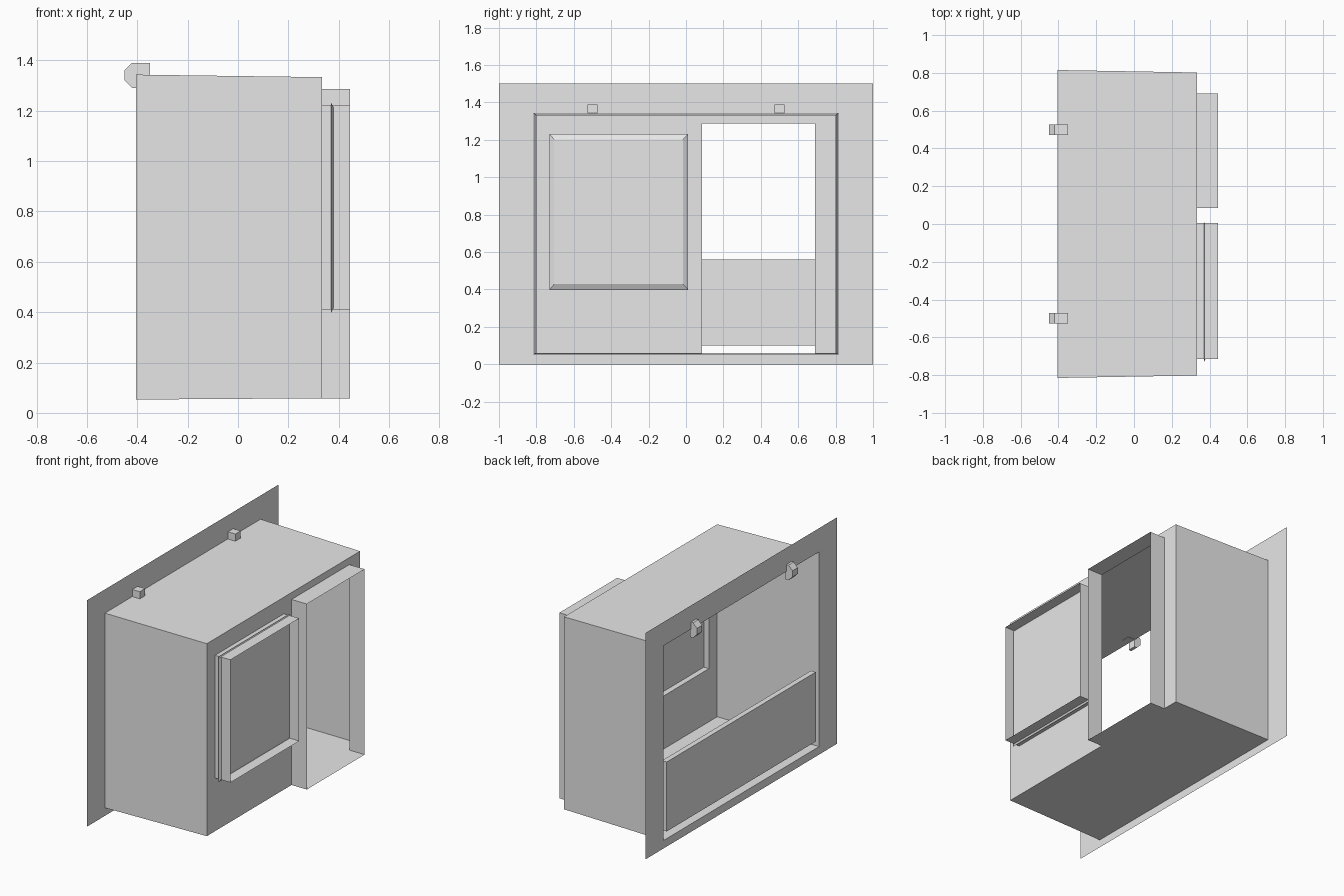
import bpy, bmesh, math

cube = bpy.data.objects.get("Cube")
if cube:
    bpy.data.objects.remove(cube, do_unlink=True)

grey = bpy.data.materials.new("plain grey")
grey.use_nodes = True
grey.diffuse_color = (0.8, 0.8, 0.8, 1)
grey.node_tree.nodes["Principled BSDF"].inputs["Base Color"].default_value = (0.8, 0.8, 0.8, 1)


def finish(name, bm):
    bmesh.ops.remove_doubles(bm, verts=bm.verts, dist=0.0001)
    bmesh.ops.recalc_face_normals(bm, faces=bm.faces)
    mesh = bpy.data.meshes.new(name)
    bm.to_mesh(mesh)
    bm.free()
    mesh.materials.append(grey)
    obj = bpy.data.objects.new(name, mesh)
    bpy.context.collection.objects.link(obj)
    return obj


def ring(bm, x, rect):
    """Four corners of a (y0, y1, z0, z1) rectangle at depth x."""
    y0, y1, z0, z1 = rect
    return [bm.verts.new((x, y, z)) for y, z in ((y0, z0), (y1, z0), (y1, z1), (y0, z1))]


def sleeve(name, x0, rect0, x1, rect1, closed=False):
    """Four sheet walls joining two rectangles, optionally with end caps."""
    bm = bmesh.new()
    a, b = ring(bm, x0, rect0), ring(bm, x1, rect1)
    for i in range(4):
        j = (i + 1) % 4
        bm.faces.new((a[i], a[j], b[j], b[i]))
    if closed:
        bm.faces.new(a[::-1])
        bm.faces.new(b)
    return finish(name, bm)


def sheet(name, x, rect, holes):
    """Flat upright sheet with rectangular holes left out."""
    rects = [rect] + holes
    ys = sorted({v for r in rects for v in r[:2]})
    zs = sorted({v for r in rects for v in r[2:]})
    bm = bmesh.new()
    for y0, y1 in zip(ys, ys[1:]):
        for z0, z1 in zip(zs, zs[1:]):
            cy, cz = (y0 + y1) / 2, (z0 + z1) / 2
            if not any(h[0] < cy < h[1] and h[2] < cz < h[3] for h in holes):
                bm.faces.new(ring(bm, x, (y0, y1, z0, z1)))
    return finish(name, bm)


front_x, back_x, outer_x = -0.405, 0.333, 0.445
mouth = (-0.815, 0.815, 0.053, 1.343)
rear = (-0.802, 0.802, 0.058, 1.333)
window = (-0.715, 0.005, 0.41, 1.223)
doorway = (0.085, 0.69, 0.058, 1.287)

# Room shell: flange, tapered walls and rear wall
sheet("front_flange", front_x, (-1, 1, 0, 1.5), [mouth])
sleeve("room_walls", front_x, mouth, back_x, rear)
sheet("rear_wall", back_x, rear, [window, doorway])

# Projecting sleeves around the two rear openings
sleeve("window_sleeve", back_x, window, outer_x, window)
sleeve("doorway_sleeve", back_x, doorway, outer_x, doorway)

# Bevelled pane sitting inside the window sleeve
sleeve("window_pane", 0.37, (-0.73, 0.012, 0.398, 1.23),
       0.385, (-0.705, -0.015, 0.428, 1.203), closed=True)

# Low panel across the open front
low = (-0.78, 0.78, 0.1, 0.56)
sleeve("low_front_panel", front_x, low, front_x + 0.035, low, closed=True)

# Hooks with a rounded lip over the flange opening
for side, y in (("right", -0.5), ("left", 0.5)):
    cx, cz, r = -0.4, 1.34, 0.05
    outline = [(cx, cz), (cx + r, cz), (cx + r, cz + r)]
    outline += [(cx + r * 1.08 * math.cos(math.radians(t)), cz + r * 1.08 * math.sin(math.radians(t)))
                for t in (112.5, 157.5, 202.5, 247.5)]
    outline.append((cx, cz - r))
    bm = bmesh.new()
    face = bm.faces.new([bm.verts.new((x, y - 0.0275, z)) for x, z in outline])
    out = bmesh.ops.extrude_face_region(bm, geom=[face])
    moved = [v for v in out["geom"] if isinstance(v, bmesh.types.BMVert)]
    bmesh.ops.translate(bm, verts=moved, vec=(0, 0.055, 0))
    finish(side + "_hook", bm)
